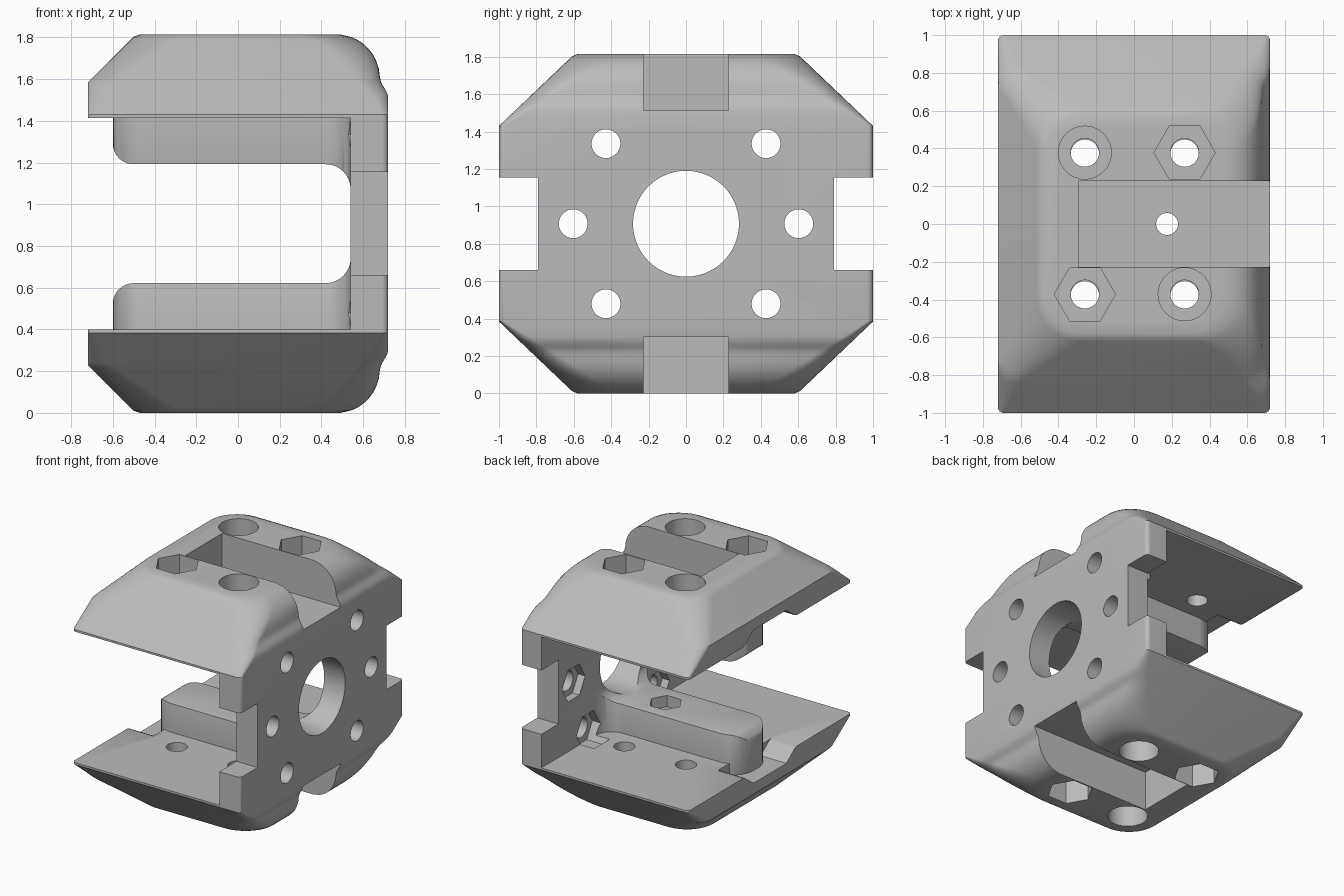
import bpy, bmesh, math
from mathutils import Matrix, Vector

if "Cube" in bpy.data.objects:
    bpy.data.objects.remove(bpy.data.objects["Cube"])

MID = 0.907          # half height, centre of the bore
TOP = 2 * MID
grey = bpy.data.materials.new("light grey")
grey.diffuse_color = (0.5, 0.5, 0.5, 1)
grey.use_nodes = True
grey.node_tree.nodes["Principled BSDF"].inputs["Base Color"].default_value = grey.diffuse_color


def to_object(name, bm):
    bmesh.ops.recalc_face_normals(bm, faces=bm.faces)
    me = bpy.data.meshes.new(name)
    bm.to_mesh(me)
    bm.free()
    ob = bpy.data.objects.new(name, me)
    bpy.context.collection.objects.link(ob)
    return ob


def loft(name, rings):
    bm = bmesh.new()
    loops = [[bm.verts.new(p) for p in r] for r in rings]
    for a, b in zip(loops, loops[1:]):
        for i in range(len(a)):
            j = (i + 1) % len(a)
            bm.faces.new((a[i], a[j], b[j], b[i]))
    bm.faces.new(loops[0][::-1])
    bm.faces.new(loops[-1])
    return to_object(name, bm)


def box(name, x0, x1, y0, y1, z0, z1):
    return loft(name, [[(x0, y0, z), (x1, y0, z), (x1, y1, z), (x0, y1, z)] for z in (z0, z1)])


def rod(name, axis, a, b, c0, c1, r, n=48):
    """Round or hexagonal rod along x (centre y, z) or z (centre x, y)."""
    rings = []
    for c in (c0, c1):
        pts = [(a + r * math.cos(2 * math.pi * i / n), b + r * math.sin(2 * math.pi * i / n)) for i in range(n)]
        rings.append([(c, p, q) if axis == 'x' else (p, q, c) for p, q in pts])
    return loft(name, rings)


def arc(cx, cy, r, a0, a1, n=8):
    return [(cx + r * math.cos(math.radians(a0 + (a1 - a0) * i / n)),
             cy + r * math.sin(math.radians(a0 + (a1 - a0) * i / n))) for i in range(n + 1)]


def apply_mods(ob):
    dg = bpy.context.evaluated_depsgraph_get()
    me = bpy.data.meshes.new_from_object(ob.evaluated_get(dg))
    ob.modifiers.clear()
    ob.data = me


def boolean(ob, tool, op='DIFFERENCE'):
    m = ob.modifiers.new("cut", 'BOOLEAN')
    m.operation, m.object, m.solver = op, tool, 'EXACT'
    apply_mods(ob)
    bpy.data.objects.remove(tool)


def flipped(ob):
    """Turn a part half way round the x axis through the centre."""
    ob.data.transform(Matrix.Translation((0, 0, TOP)) @ Matrix.Rotation(math.pi, 4, 'X'))
    return ob


def both(body, make, op='DIFFERENCE'):
    """Use the same part on the upper jaw and, turned over, on the lower jaw."""
    boolean(body, make(), op)
    boolean(body, flipped(make()), op)


# Outer shell: rounded rectangles stacked in z, mirrored about the middle
def ring(z):
    h = max(z, TOP - z)
    x0 = -0.72 + max(0, h - 1.585) + (0.02 if h > 1.81 else 0)
    if h <= 1.51:
        x1 = 0.72
    elif h <= 1.61:
        x1 = 0.70 - 0.02 * math.sin((h - 1.56) / 0.05 * math.pi / 2)
    else:
        x1 = 0.47 + math.sqrt(max(0, 0.21 ** 2 - (h - 1.605) ** 2))
    yw = 1 - max(0, h - 1.43) * 1.05 - (0.015 if h > 1.81 else 0)
    r = 0.03 + 0.2 * max(0, h - 1.43) / 0.38
    pts = (arc(x1 - r, yw - r, r, 0, 90) + arc(x0 + r, yw - r, r, 90, 180)
           + arc(x0 + r, r - yw, r, 180, 270) + arc(x1 - r, r - yw, r, 270, 360))
    return [(x, y, z) for x, y in pts]


levels = [1.43, 1.47, 1.51, 1.53, 1.55, 1.57, 1.585, 1.61, 1.65, 1.69, 1.72, 1.745, 1.765, 1.78, 1.792, 1.802, TOP]
body = loft("clamp_body", [ring(z) for z in [TOP - v for v in levels[::-1]] + levels])

# Open mouth between the jaws and side notches in the back plate
boolean(body, box("mouth", -1, 0.54, -2, 2, 0.40, TOP - 0.40))
for s in (-1, 1):
    boolean(body, box("notch", 0.3, 1, min(s * 0.79, s * 1.2), max(s * 0.79, s * 1.2), 0.66, 1.155))


# Shallow scoop in the jaw lip in front of the rail
def scoop():
    prof = [(-0.36, 1.40), (-0.30, 1.425), (-0.2, 1.50), (0.2, 1.50), (0.30, 1.425), (0.36, 1.40)]
    return loft("scoop", [[(x, y, z) for y, z in prof] for x in (-1, -0.5)])


both(body, scoop)


# Inner rail: side profile crossed with a rounded, flared plan
def rail():
    prof = [(-0.6, 1.51)] + arc(-0.5, 1.292, 0.1, 180, 270) + arc(0.42, 1.072, 0.12, 90, 0) + [(0.6, 1.05), (0.6, 1.51)]
    side = loft("rail", [[(x, y, z) for x, z in prof] for y in (-0.6, 0.6)])
    half = arc(-0.43, 0.03, 0.17, 180, 90) + arc(0.40, 0.34, 0.14, 270, 360) + [(0.63, 0.36)]
    plan = half + [(x, -y) for x, y in half[::-1]]
    boolean(side, loft("plan", [[(x, y, z) for x, y in plan] for z in (0.9, 1.5)]), 'INTERSECT')
    m = side.modifiers.new("soft", 'BEVEL')
    m.width, m.segments, m.limit_method, m.angle_limit = 0.03, 3, 'ANGLE', math.radians(60)
    apply_mods(side)
    return side


both(body, rail, 'UNION')

# Back plate bore, screw holes and nut pockets
boolean(body, rod("bore", 'x', 0, MID, 0.2, 1, 0.283, 96))
for y, z in [(a * 0.428, MID + b * 0.428) for a in (-1, 1) for b in (-1, 1)] + [(-0.603, MID), (0.603, MID)]:
    boolean(body, rod("screw_hole", 'x', y, z, 0.35, 1, 0.077))
    boolean(body, rod("nut_pocket", 'x', y, z, 0.42, 0.60, 0.14, 6))

# Jaw channel, through holes, counterbores and nut pockets
both(body, lambda: box("channel", -0.295, 1, -0.228, 0.228, 1.512, 2))
both(body, lambda: rod("rail_hole", 'z', 0.175, 0, 1.0, 2, 0.058))
both(body, lambda: rod("rail_nut", 'z', 0.175, 0, 1.0, 1.28, 0.12, 6))
for x, y, r, n in ((-0.26, 0.378, 0.14, 48), (0.268, -0.372, 0.14, 48), (0.268, 0.378, 0.162, 6), (-0.26, -0.372, 0.162, 6)):
    both(body, lambda: rod("jaw_hole", 'z', x, y, 1.3, 2, 0.075))
    both(body, lambda: rod("jaw_pocket", 'z', x, y, 1.60, 2, r, n))

# Finish: one colour, smooth curves, crisp edges
body.data.materials.clear()
body.data.materials.append(grey)
for p in body.data.polygons:
    p.material_index = 0
bpy.context.view_layer.objects.active = body
body.select_set(True)
bpy.ops.object.shade_smooth_by_angle(angle=math.radians(30))
